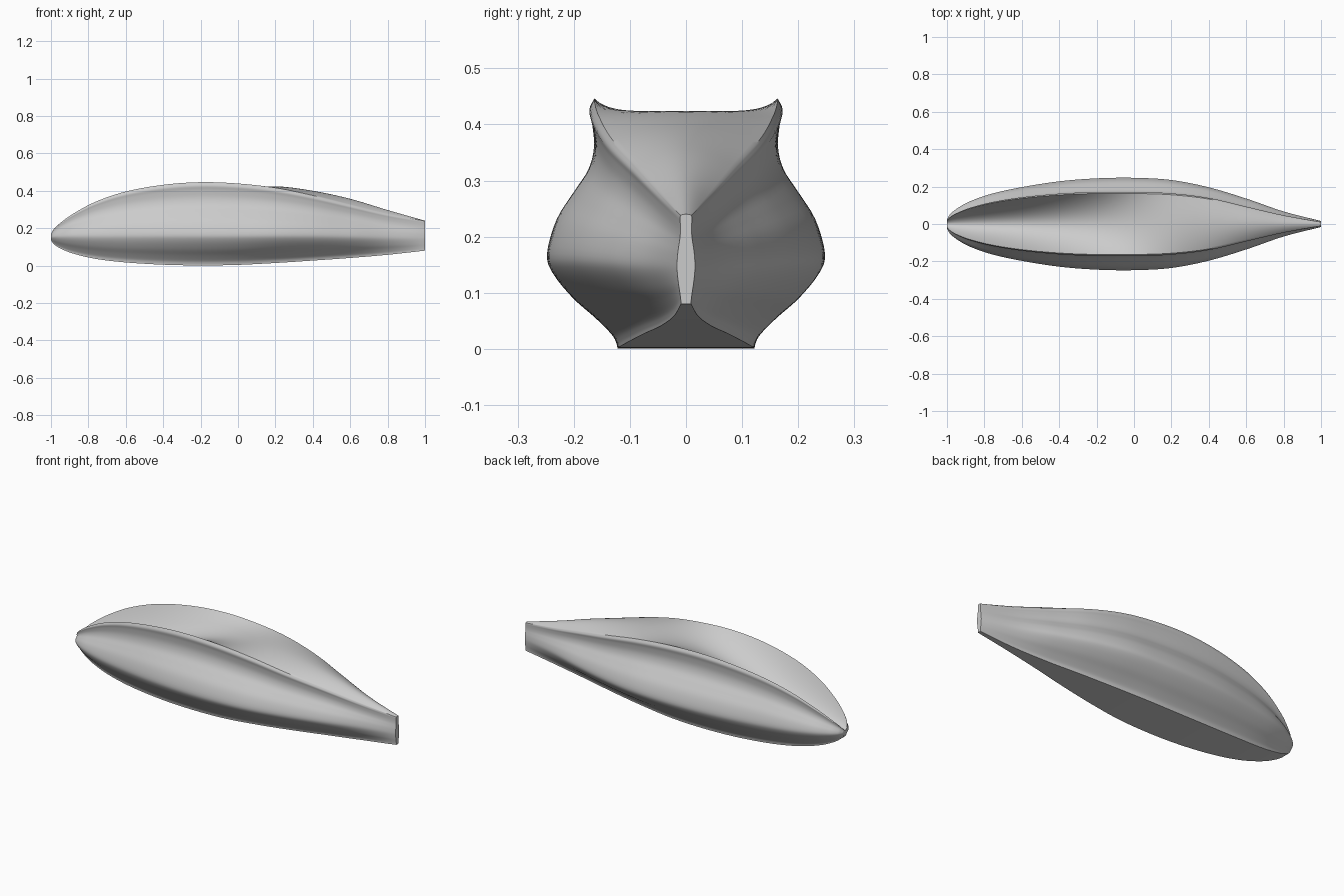
import bpy, bmesh, math

cube = bpy.data.objects.get("Cube")
if cube:
    bpy.data.objects.remove(cube, do_unlink=True)


def spline(values, t):
    """Catmull-Rom value at t (0..1) through evenly spaced control values."""
    last = len(values) - 1
    i = min(int(t * last), last - 1)
    u = t * last - i
    p1, p2 = values[i], values[i + 1]
    p0 = values[i - 1] if i > 0 else 2 * p1 - p2
    p3 = values[i + 2] if i + 2 <= last else 2 * p2 - p1
    return p1 + 0.5 * u * (p2 - p0 + u * (2 * p0 - 5 * p1 + 4 * p2 - p3
                                          + u * (3 * (p1 - p2) + p3 - p0)))


# Guide rails along the hull, one value per station from blunt nose to thin tail
station_x = [-1, -.985, -.95, -.88, -.76, -.6, -.4, -.2, 0, .2, .4, .6, .8, 1]
keel_y = [.012, .022, .036, .056, .08, .102, .117, .122, .118, .1, .075, .045, .022, .009]
keel_z = [.137, .115, .092, .064, .036, .017, .005, .001, .004, .014, .027, .041, .058, .08]
belly_y = [.025, .05, .08, .12, .162, .197, .228, .244, .247, .235, .196, .136, .067, .016]
belly_z = [.152, .155, .158, .162, .165, .168, .17, .17, .17, .17, .168, .162, .155, .15]
rim_y = [.016, .034, .055, .082, .112, .137, .155, .163, .163, .156, .133, .088, .044, .01]
rim_z = [.17, .195, .228, .278, .342, .396, .432, .446, .439, .416, .375, .325, .275, .238]
crown_z = [.16, .163, .168, .177, .2, .24, .305, .365, .41, .424, .4, .357, .297, .24]

# Side shape: out and up fractions from keel to belly, then from belly to rim
lower = [(0, 0), (.02, .06), (.09, .15), (.32, .32), (.64, .53), (.92, .79)]
upper = [(1, 0), (.8, .22), (.43, .4), (.12, .545), (0, .69), (.04, .84), (.1, .93), (0, 1)]


def half_section(t):
    """Points from the bottom edge, round the side and rim, to the centre of the top."""
    ky, kz, by, bz, ry, rz, cz = (spline(rail, t) for rail in (
        keel_y, keel_z, belly_y, belly_z, rim_y, rim_z, crown_z))
    control = [(ky + (by - ky) * a, kz + (bz - kz) * b) for a, b in lower]
    control += [(ry + (by - ry) * a, bz + (rz - bz) * b) for a, b in upper]
    ys, zs = zip(*control)
    steps = 52
    points = [(spline(ys, i / steps), spline(zs, i / steps)) for i in range(steps + 1)]
    # Trough at the nose that turns into a raised crown towards the tail
    for i in range(1, 17):
        f = i / 16
        points.append((ry * (1 - f), rz + (cz - rz) * (1 - (1 - f) ** 1.9)))
    return points


# Hull lofted through mirrored sections
bm = bmesh.new()
rings = []
count = 120
for s in range(count + 1):
    t = s / count
    x = spline(station_x, t)
    half = half_section(t)
    outline = half + [(-y, z) for y, z in reversed(half[:-1])]
    rings.append([bm.verts.new((x, y, z)) for y, z in outline])
for a, b in zip(rings, rings[1:]):
    for i in range(len(a)):
        j = (i + 1) % len(a)
        bm.faces.new((a[i], a[j], b[j], b[i]))
bm.faces.new(rings[0])
bm.faces.new(rings[-1])
bmesh.ops.recalc_face_normals(bm, faces=bm.faces)
mesh = bpy.data.meshes.new("hull")
bm.to_mesh(mesh)
bm.free()
hull = bpy.data.objects.new("hull", mesh)
bpy.context.collection.objects.link(hull)

# Plain grey finish
grey = bpy.data.materials.new("light grey")
grey.use_nodes = True
colour = (.6, .6, .6, 1)
grey.diffuse_color = colour
grey.node_tree.nodes["Principled BSDF"].inputs["Base Color"].default_value = colour
mesh.materials.append(grey)

# Smooth skin with crisp bottom and end edges
bpy.ops.object.select_all(action='DESELECT')
hull.select_set(True)
bpy.context.view_layer.objects.active = hull
bpy.ops.object.shade_smooth_by_angle(angle=math.radians(40))
